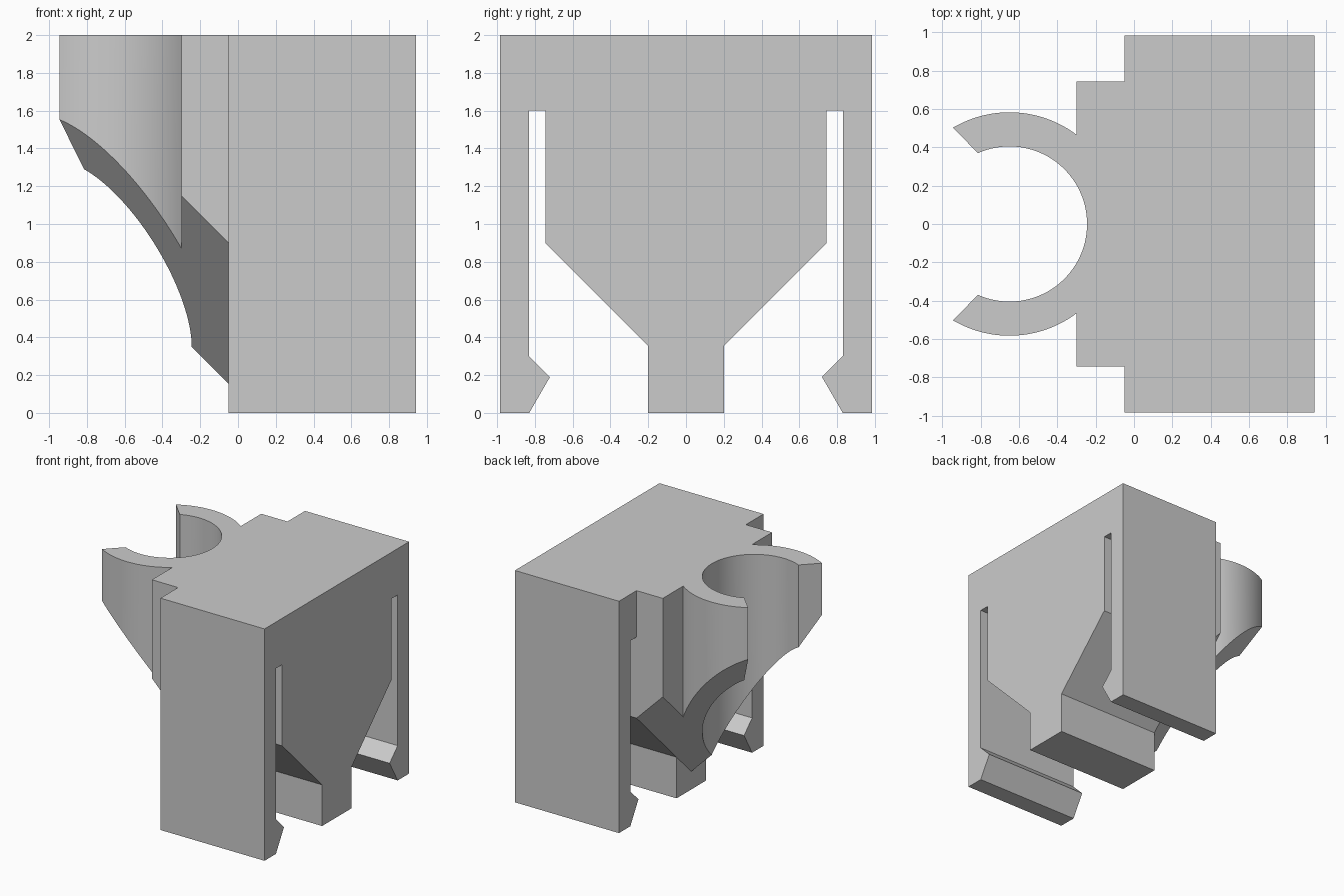
import bpy, bmesh
from math import sin, cos, radians

cube = bpy.data.objects.get("Cube")
if cube:
    bpy.data.objects.remove(cube)

grey = bpy.data.materials.new("plain_grey")
grey.use_nodes = True
COLOUR = (0.6, 0.6, 0.6, 1)
grey.diffuse_color = COLOUR
grey.node_tree.nodes["Principled BSDF"].inputs["Base Color"].default_value = COLOUR


def half_prism(name, lower, upper):
    """Solid between two matching outlines with y >= 0, mirrored across y = 0."""
    bm = bmesh.new()
    a = [bm.verts.new(p) for p in lower]
    b = [bm.verts.new(p) for p in upper]
    bm.faces.new(a)
    bm.faces.new(b[::-1])
    n = len(a)
    for i in range(n):
        j = (i + 1) % n
        # leave the mirror plane open
        if abs(a[i].co.y) + abs(a[j].co.y) > 1e-5:
            bm.faces.new((a[i], b[i], b[j], a[j]))
    bmesh.ops.recalc_face_normals(bm, faces=bm.faces)
    centre = sum((f.normal.dot(f.calc_center_median()) * f.calc_area()
                  for f in bm.faces))
    if centre < 0:
        bmesh.ops.reverse_faces(bm, faces=bm.faces)
    mesh = bpy.data.meshes.new(name)
    bm.to_mesh(mesh)
    bm.free()
    mesh.materials.append(grey)
    obj = bpy.data.objects.new(name, mesh)
    bpy.context.collection.objects.link(obj)
    mirror = obj.modifiers.new("Mirror", 'MIRROR')
    mirror.use_axis = (False, True, False)
    bpy.ops.object.select_all(action='DESELECT')
    bpy.context.view_layer.objects.active = obj
    obj.select_set(True)
    bpy.ops.object.modifier_apply(modifier="Mirror")
    bpy.ops.object.shade_smooth_by_angle(angle=radians(20))
    return obj


# Body: centre leg, sloped shoulder, slot and hooked side arm
BACK, FRONT = -0.05, 0.943
profile = [(0, 0), (0.2, 0), (0.2, 0.355), (0.745, 0.9), (0.745, 1.6),
           (0.83, 1.6), (0.83, 0.3), (0.72, 0.19), (0.83, 0),
           (0.985, 0), (0.985, 2), (0, 2)]
half_prism("clip_body", [(BACK, y, z) for y, z in profile],
           [(FRONT, y, z) for y, z in profile])


# Open ring holder with its mounting block, undercut by a sloping keel
def arc(radius, start, end, steps=32):
    for i in range(steps + 1):
        t = radians(start + (end - start) * i / steps)
        yield (-0.65 + radius * cos(t), max(0.0, radius * sin(t)))


outline = [*arc(0.583, 120.4, 53.1), (-0.3, 0.745), (BACK, 0.745),
           (BACK, 0), *arc(0.405, 0, 114)]
half_prism("ring_holder", [(x, y, y - x + 0.105) for x, y in outline],
           [(x, y, 2) for x, y in outline])
